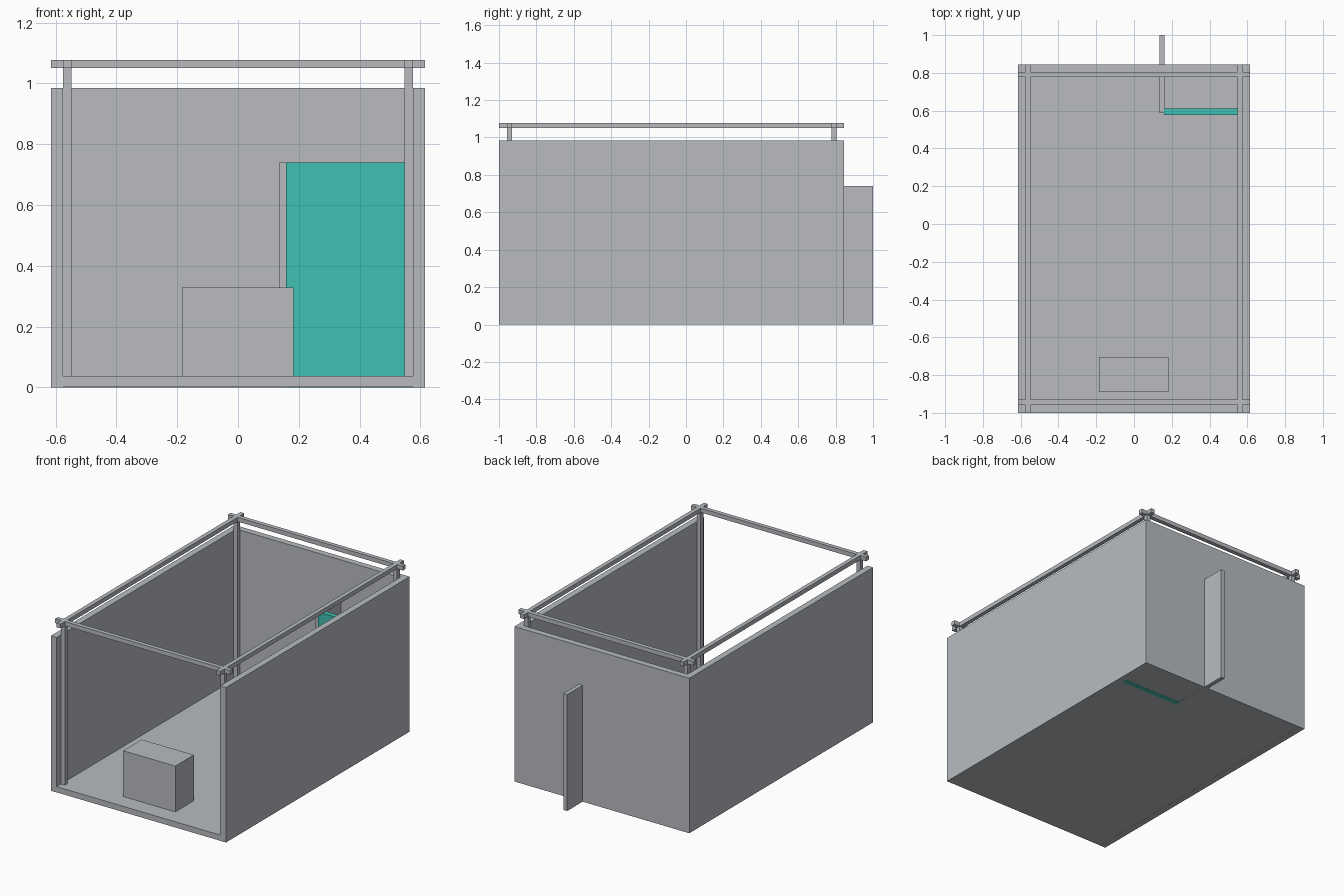
import bpy

if "Cube" in bpy.data.objects:
    bpy.data.objects.remove(bpy.data.objects["Cube"])


def material(name, rgb):
    m = bpy.data.materials.new(name)
    m.diffuse_color = (*rgb, 1.0)
    m.use_nodes = True
    m.node_tree.nodes["Principled BSDF"].inputs["Base Color"].default_value = m.diffuse_color
    return m


GREY = material("light_grey", (0.48, 0.50, 0.53))
TEAL = material("teal", (0.051, 0.533, 0.445))


def box(name, x, y, z, mat=GREY):
    """Axis-aligned box from (min, max) ranges."""
    bpy.ops.mesh.primitive_cube_add(size=1)
    ob = bpy.context.object
    ob.name = name
    for v in ob.data.vertices:
        for i, (lo, hi) in enumerate((x, y, z)):
            v.co[i] = lo if v.co[i] < 0 else hi
    ob.data.materials.append(mat)
    return ob


W, WI = 0.615, 0.575           # outer and inner half width
FRONT, BACK = -1.0, 0.845      # room depth
FLOOR, WALL = 0.037, 0.985     # floor and wall tops
BAR = 0.027                    # frame bar thickness
TOP = 1.077                    # frame top

# Open-fronted room shell
box("floor", (-WI, WI), (FRONT, BACK - 0.04), (0.0008, FLOOR))
box("back_wall", (-WI, WI), (BACK - 0.04, BACK), (0, WALL))
for side, s in (("left", -1), ("right", 1)):
    box(side + "_wall", sorted((s * WI, s * W)), (FRONT, BACK), (0, WALL))

# Overhead frame: posts in the corners, bars crossing past each other
post_rows = (("front", -0.957), ("back", 0.778))
for side, s in (("left", -1), ("right", 1)):
    xr = sorted((s * WI, s * (WI - BAR)))
    box(side + "_rail", xr, (FRONT, BACK), (TOP - BAR, TOP))
    for end, y in post_rows:
        box(f"{end}_{side}_post", xr, (y, y + BAR), (FLOOR, TOP - BAR))
for end, y in post_rows:
    box(end + "_crossbar", (-W, W), (y, y + BAR), (TOP - BAR, TOP))

# Partition running through the back wall, and the teal door panel
box("partition", (0.135, 0.162), (0.587, 1.0), (0, 0.74))
box("teal_panel", (0.158, 0.59), (0.578, 0.611), (0, 0.7405), TEAL)

# Desk block near the open front
box("desk_block", (-0.184, 0.182), (-0.89, -0.704), (FLOOR - 0.01, 0.328))
